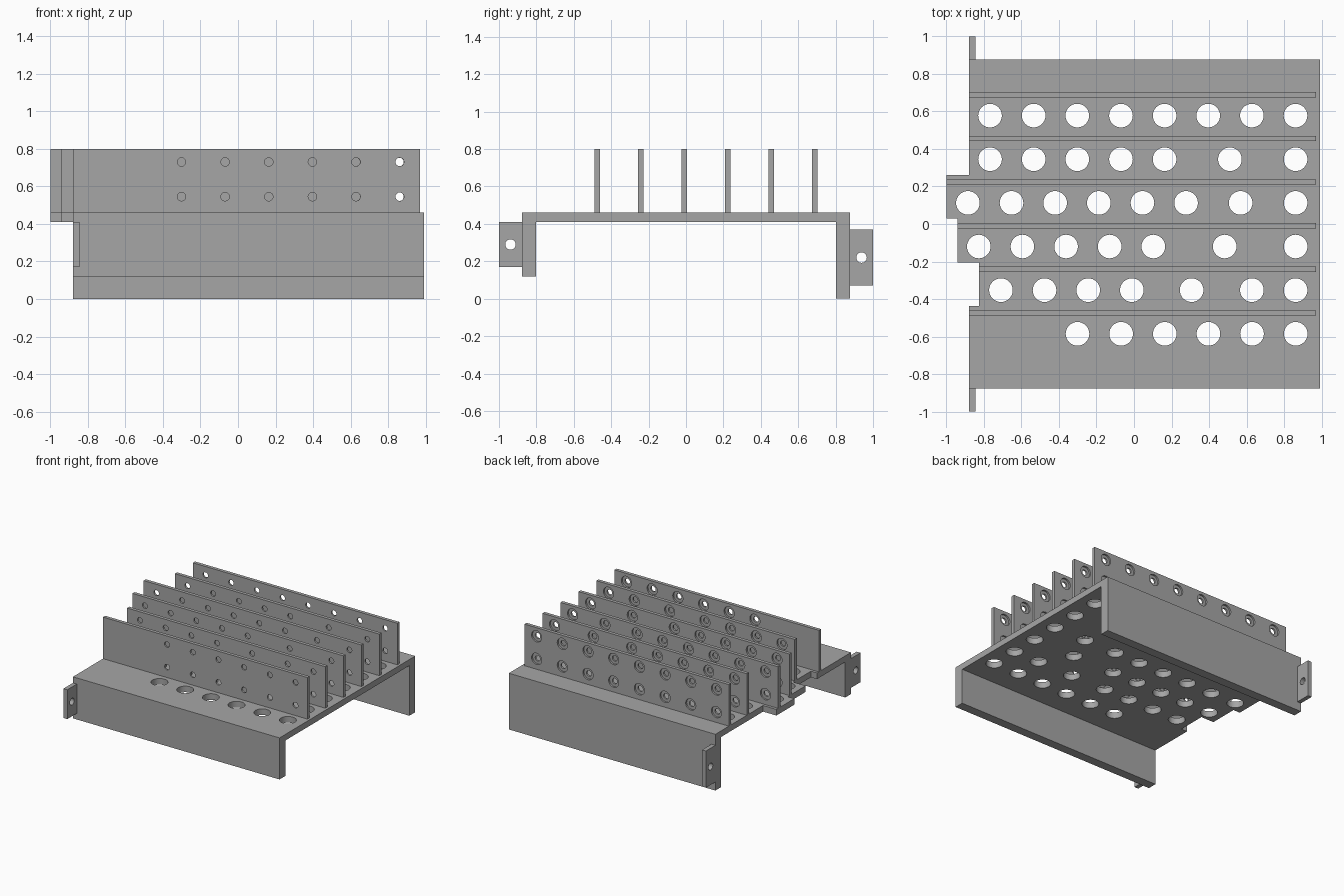
import bpy, bmesh, math
from mathutils import Matrix, Vector

if "Cube" in bpy.data.objects:
    bpy.data.objects.remove(bpy.data.objects["Cube"], do_unlink=True)

grey = bpy.data.materials.new("plain_grey")
grey.use_nodes = True
grey.diffuse_color = (0.38, 0.38, 0.38, 1)
grey.node_tree.nodes["Principled BSDF"].inputs["Base Color"].default_value = grey.diffuse_color

DECK_LOW, DECK_TOP, FIN_TOP = 0.41, 0.46, 0.80
LEFT, RIGHT, HALF = -0.88, 0.99, 0.877
STEP = 0.2325


def add_object(name, bm):
    bmesh.ops.recalc_face_normals(bm, faces=bm.faces)
    mesh = bpy.data.meshes.new(name)
    bm.to_mesh(mesh)
    bm.free()
    mesh.materials.append(grey)
    obj = bpy.data.objects.new(name, mesh)
    bpy.context.collection.objects.link(obj)
    return obj


def prism(name, points, axis, low, high):
    """Extrude a 2D outline along x (points are y, z) or z (points are x, y)."""
    bm = bmesh.new()
    place = (lambda a, b: (low, a, b)) if axis == "X" else (lambda a, b: (a, b, low))
    face = bm.faces.new([bm.verts.new(place(*p)) for p in points])
    moved = bmesh.ops.extrude_face_region(bm, geom=[face])["geom"]
    shift = Vector((high - low, 0, 0)) if axis == "X" else Vector((0, 0, high - low))
    bmesh.ops.translate(bm, vec=shift, verts=[v for v in moved if isinstance(v, bmesh.types.BMVert)])
    return add_object(name, bm)


def box(name, x0, x1, y0, y1, z0, z1):
    return prism(name, [(x0, y0), (x1, y0), (x1, y1), (x0, y1)], "Z", z0, z1)


def drills(centres, radius, depth, axis):
    """One cutter made of equal cylinders along the given axis."""
    turn = {"X": Matrix.Rotation(math.pi / 2, 4, "Y"),
            "Y": Matrix.Rotation(math.pi / 2, 4, "X"), "Z": Matrix()}[axis]
    bm = bmesh.new()
    for c in centres:
        bmesh.ops.create_cone(bm, cap_ends=True, segments=32, radius1=radius, radius2=radius,
                              depth=depth, matrix=Matrix.Translation(c) @ turn)
    return add_object("cutter", bm)


def cut(obj, cutter):
    """Subtract the cutter, bake the result and remove the cutter."""
    cutter.hide_render = True
    mod = obj.modifiers.new("cut", "BOOLEAN")
    mod.operation, mod.solver, mod.object = "DIFFERENCE", "EXACT", cutter
    bpy.context.view_layer.update()
    baked = bpy.data.meshes.new_from_object(obj.evaluated_get(bpy.context.evaluated_depsgraph_get()))
    obj.modifiers.clear()
    obj.data = baked
    bpy.data.objects.remove(cutter, do_unlink=True)


def run(start, count):
    return [start + STEP * i for i in range(count)]


# Rows from front to back: left end of the fin, hole positions along x
rows = [
    (LEFT, run(-0.301, 6)),
    (-0.825, run(-0.709, 4) + [0.307, 0.628, 0.861]),
    (-0.94, run(-0.827, 5) + [0.483, 0.861]),
    (-1.0, run(-0.885, 6) + [0.568, 0.861]),
    (LEFT, run(-0.767, 5) + [0.511, 0.861]),
    (LEFT, run(-0.767, 8)),
]

# Bridge body: deck with a short front wall and a taller back wall
inner = HALF - 0.075
body = prism("bridge_body", [(-HALF, 0.12), (-inner, 0.12), (-inner, DECK_LOW), (inner, DECK_LOW),
                             (inner, 0), (HALF, 0), (HALF, DECK_TOP), (-HALF, DECK_TOP)],
             "X", -1.0, RIGHT)

# Stepped left edge
cut(body, prism("cutter", [(-1.2, -1.2), (LEFT, -1.2), (LEFT, -0.437), (-0.825, -0.437),
                           (-0.825, -0.205), (-0.94, -0.205), (-0.94, 0.028), (-1.2, 0.028)],
                "Z", -0.2, 1))
cut(body, box("cutter", -1.2, LEFT, 0.26, 1.2, -0.2, 1))

# Round openings in the deck
cut(body, drills([(x, -0.585 + STEP * i, DECK_TOP) for i, (_, xs) in enumerate(rows) for x in xs],
                 0.063, 0.3, "Z"))
parts = [body]

# Upright fins with two rows of holes, counterbored at the back
for i, (left, xs) in enumerate(rows):
    y = -0.474 + STEP * i
    fin = box(f"fin_{i + 1}", left, 0.97, y - 0.014, y + 0.014, DECK_TOP, FIN_TOP)
    spots = [(x, z) for x in xs for z in (0.545, 0.73)]
    cut(fin, drills([(x, y, z) for x, z in spots], 0.0225, 0.1, "Y"))
    cut(fin, drills([(x, y + 0.05, z) for x, z in spots], 0.046, 0.1, "Y"))
    parts.append(fin)

# Mounting tabs on the left end of both walls
for name, y0, y1, z0, z1 in (("front_tab", -1, -HALF, 0.17, 0.41), ("back_tab", HALF, 1, 0.07, 0.37)):
    tab = box(name, LEFT, -0.845, y0, y1, z0, z1)
    cut(tab, drills([(-0.86, (y0 + y1) / 2, (z0 + z1) / 2)], 0.028, 0.2, "X"))
    parts.append(tab)

# Smooth hole walls, sharp edges elsewhere
bpy.ops.object.select_all(action="DESELECT")
for part in parts:
    part.select_set(True)
bpy.context.view_layer.objects.active = body
bpy.ops.object.shade_smooth_by_angle(angle=math.radians(30))
